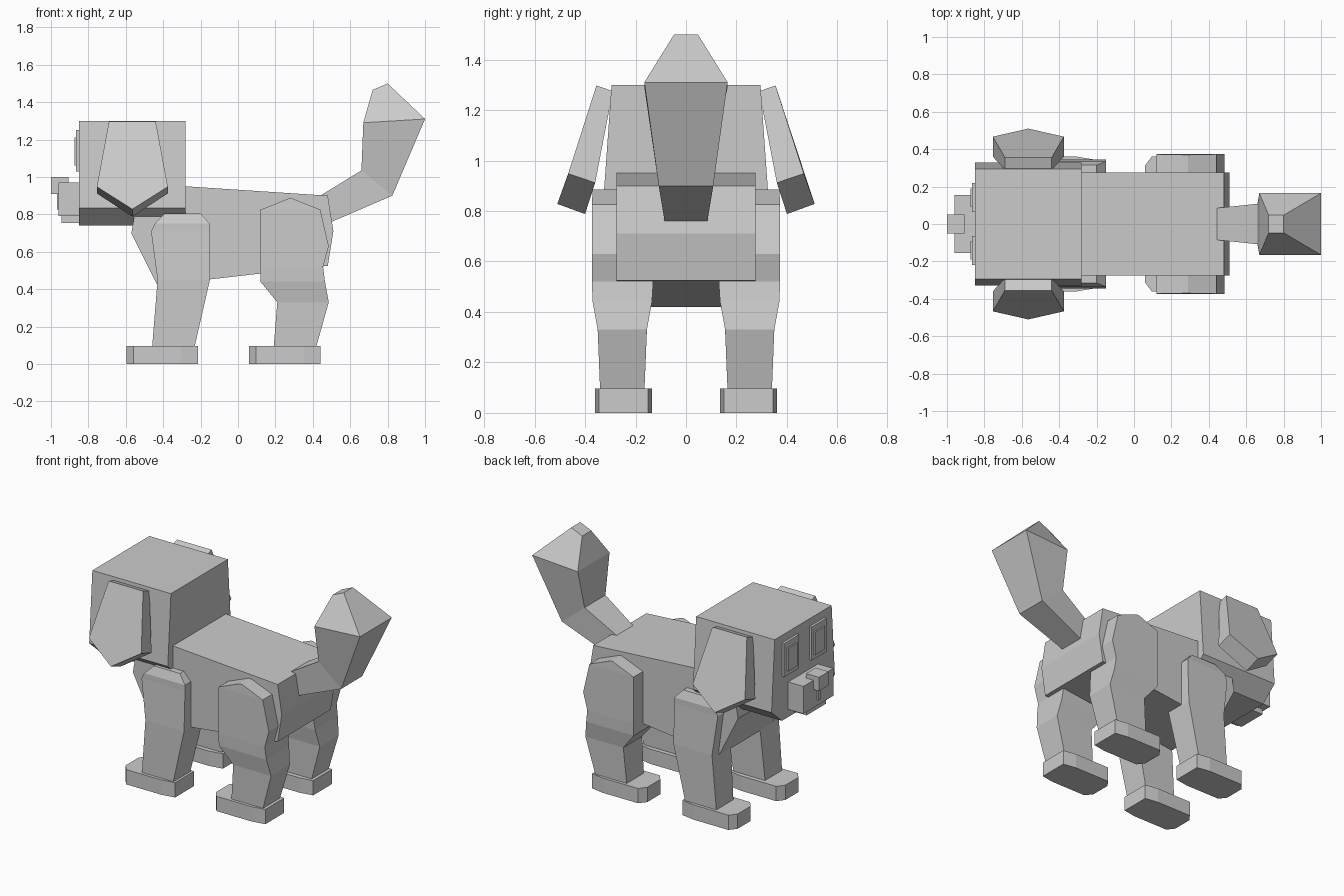
import bpy
import bmesh

cube = bpy.data.objects.get("Cube")
if cube:
    bpy.data.objects.remove(cube, do_unlink=True)

grey = bpy.data.materials.new("plain_grey")
grey.use_nodes = True
COLOUR = (0.6, 0.6, 0.6, 1)
grey.diffuse_color = COLOUR
for node in grey.node_tree.nodes:
    if node.type == 'BSDF_PRINCIPLED':
        node.inputs["Base Color"].default_value = COLOUR


def loft(name, rings):
    """Closed solid through matching rings of points."""
    bm = bmesh.new()
    loops = [[bm.verts.new(p) for p in ring] for ring in rings]
    for a, b in zip(loops, loops[1:]):
        for i in range(len(a)):
            j = (i + 1) % len(a)
            bm.faces.new((a[i], a[j], b[j], b[i]))
    bm.faces.new(loops[0])
    bm.faces.new(loops[-1])
    bmesh.ops.recalc_face_normals(bm, faces=bm.faces)
    mesh = bpy.data.meshes.new(name)
    bm.to_mesh(mesh)
    bm.free()
    mesh.materials.append(grey)
    obj = bpy.data.objects.new(name, mesh)
    bpy.context.collection.objects.link(obj)
    return obj


def box(name, x, y, z):
    return loft(name, [[(i, y[0], z[0]), (i, y[1], z[0]), (i, y[1], z[1]), (i, y[0], z[1])] for i in x])


def both_sides(name, rings):
    """The model faces -x; the pair is mirrored across y."""
    for label, s in (("near", -1), ("far", 1)):
        loft(f"{label}_{name}", [[(x, s * y, z) for x, y, z in r] for r in rings])


def limb(name, levels):
    """Box-section limb from levels of z, x range and y range."""
    both_sides(name, [[(x0, y0, z), (x1, y0, z), (x1, y1, z), (x0, y1, z)]
                      for z, x0, x1, y0, y1 in levels])


# Body: side profile extruded across the width
body = [(-0.52, 0.96), (-0.28, 0.95), (0.48, 0.90), (0.51, 0.71), (0.48, 0.525),
        (-0.43, 0.42), (-0.57, 0.70), (-0.55, 0.82)]
loft("body", [[(x, y, z) for x, z in body] for y in (-0.275, 0.275)])

# Head: cross-section with a narrowed jaw, extruded lengthwise
half = [(0.295, 1.30), (0.328, 0.835), (0.22, 0.74)]
section = half + [(-y, z) for y, z in reversed(half)]
loft("head", [[(x, y, z) for y, z in section] for x in (-0.85, -0.28)])

# Face
box("muzzle", (-0.96, -0.84), (-0.155, 0.155), (0.79, 0.97))
box("lower_jaw", (-0.945, -0.84), (-0.10, 0.10), (0.755, 0.80))
box("nose", (-1.0, -0.905), (-0.05, 0.05), (0.91, 1.0))
box("mouth_line", (-0.968, -0.95), (-0.012, 0.012), (0.825, 0.92))
for label, s in (("near", -1), ("far", 1)):
    box(f"{label}_eye", (-0.866, -0.84), (s * 0.065, s * 0.22), (1.03, 1.25))
    box(f"{label}_pupil", (-0.875, -0.86), (s * 0.09, s * 0.19), (1.06, 1.21))


# Ears: tapered hanging plates with pointed tips
def ear_ring(top, mid, tip):
    return [(-0.69, *top), (-0.44, *top), (-0.375, *mid), (-0.565, *tip), (-0.755, *mid)]


both_sides("ear", [ear_ring((0.29, 1.275), (0.36, 0.912), (0.40, 0.788)),
                   ear_ring((0.355, 1.297), (0.467, 0.948), (0.51, 0.828))])

# Legs
limb("front_leg", [(0.805, -0.39, -0.20, 0.16, 0.315),
                   (0.75, -0.445, -0.15, 0.15, 0.335),
                   (0.71, -0.465, -0.15, 0.15, 0.335),
                   (0.45, -0.43, -0.15, 0.15, 0.345),
                   (0.08, -0.46, -0.235, 0.165, 0.34)])
limb("hind_leg", [(0.885, 0.27, 0.29, 0.15, 0.37),
                  (0.825, 0.12, 0.44, 0.14, 0.373),
                  (0.63, 0.12, 0.485, 0.13, 0.373),
                  (0.52, 0.12, 0.455, 0.13, 0.373),
                  (0.44, 0.12, 0.465, 0.135, 0.37),
                  (0.33, 0.21, 0.485, 0.155, 0.35),
                  (0.08, 0.19, 0.415, 0.165, 0.34)])

# Feet: flat slabs with cut toe corners
foot = [(0, 0.18), (0.035, 0.135), (0.29, 0.135), (0.38, 0.15),
        (0.38, 0.345), (0.29, 0.36), (0.035, 0.36), (0, 0.315)]
for name, x0 in (("front_foot", -0.595), ("hind_foot", 0.06)):
    both_sides(name, [[(x0 + x, y, z) for x, y in foot] for z in (0, 0.097)])

# Tail: bent, flaring, with a pointed tuft
tail = [((0.44, 0.90), (0.50, 0.76), 0.085), ((0.66, 1.035), (0.825, 0.90), 0.108),
        ((0.67, 1.29), (1.0, 1.31), 0.165), ((0.72, 1.465), (0.80, 1.50), 0.047)]
loft("tail", [[(a[0], -w, a[1]), (a[0], w, a[1]), (b[0], w, b[1]), (b[0], -w, b[1])]
              for a, b, w in tail])
